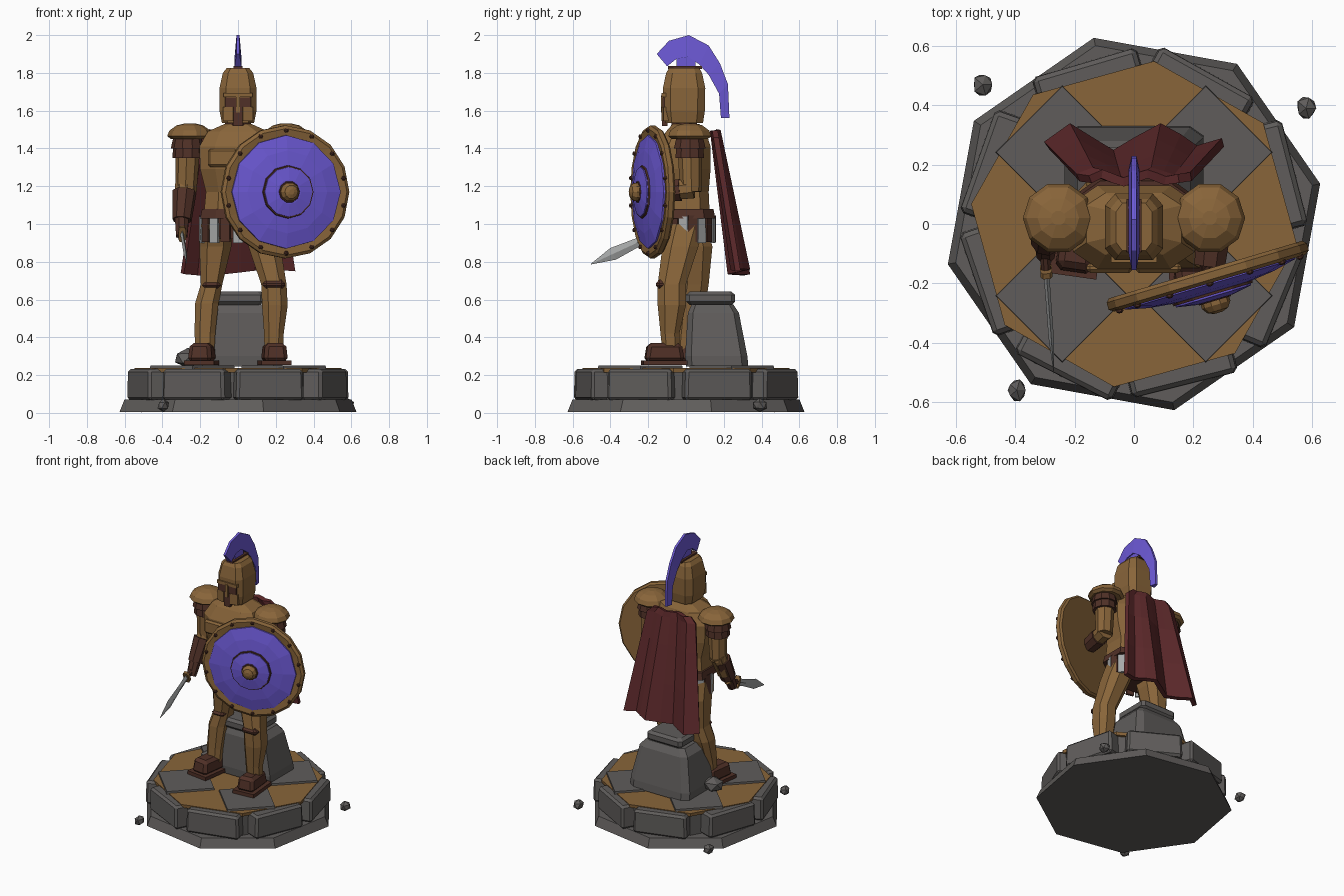
import bpy, bmesh, math, random
from mathutils import Matrix, Vector

random.seed(4)


def material(name, rgb):
    m = bpy.data.materials.new(name)
    m.diffuse_color = (*rgb, 1)
    return m


BRONZE = material("bronze", (0.25, 0.13, 0.042))
PURPLE = material("purple", (0.15, 0.10, 0.66))
RED = material("dark red", (0.11, 0.022, 0.024))
LEATHER = material("leather brown", (0.08, 0.03, 0.02))
STONE = material("stone grey", (0.115, 0.108, 0.104))
STEEL = material("steel", (0.38, 0.39, 0.39))


def finish(name, bm, mat, matrix=None):
    bmesh.ops.recalc_face_normals(bm, faces=bm.faces)
    if matrix:
        bm.transform(matrix)
    me = bpy.data.meshes.new(name)
    bm.to_mesh(me)
    bm.free()
    me.materials.append(mat)
    ob = bpy.data.objects.new(name, me)
    bpy.context.collection.objects.link(ob)
    return ob


def loft(name, rings, mat, n=8, k=None, phase=0.0, matrix=None):
    """Skin rings (x, y, z, rx, ry); k gives a rectangle with cut corners instead of a circle."""
    if k is not None:
        q = 1 - k
        sec = [(1, -q), (1, q), (q, 1), (-q, 1), (-1, q), (-1, -q), (-q, -1), (q, -1)]
    else:
        a = math.radians(phase)
        sec = [(math.cos(a + 2 * math.pi * i / n), math.sin(a + 2 * math.pi * i / n)) for i in range(n)]
    bm = bmesh.new()
    rows = [[bm.verts.new((x + u * rx, y + v * ry, z)) for u, v in sec] for x, y, z, rx, ry in rings]
    c = len(sec)
    for lo, hi in zip(rows, rows[1:]):
        for i in range(c):
            bm.faces.new((lo[i], lo[(i + 1) % c], hi[(i + 1) % c], hi[i]))
    bm.faces.new(rows[0][::-1])
    bm.faces.new(rows[-1])
    return finish(name, bm, mat, matrix)


def aim(origin, direction):
    return Matrix.Translation(origin) @ Vector(direction).to_track_quat('Z', 'Y').to_matrix().to_4x4()


def rod(name, p0, p1, r0, r1, mat, n=8):
    d = Vector(p1) - Vector(p0)
    return loft(name, [(0, 0, 0, r0, r0), (0, 0, d.length, r1, r1)], mat, n, phase=22.5, matrix=aim(p0, d))


def turned(name, profile, mat, n, matrix=None, phase=0.0):
    return loft(name, [(0, 0, z, r, r) for r, z in profile], mat, n, phase=phase, matrix=matrix)


def box(name, center, size, mat, rot=0.0, taper=1.0, bevel=0.0):
    bm = bmesh.new()
    bmesh.ops.create_cube(bm, size=1)
    for v in bm.verts:
        s = taper if v.co.z > 0 else 1
        v.co = Vector((v.co.x * size[0] * s, v.co.y * size[1] * s, v.co.z * size[2]))
    if bevel:
        bmesh.ops.bevel(bm, geom=bm.edges[:], offset=bevel, segments=1, affect='EDGES')
    return finish(name, bm, mat, Matrix.Translation(center) @ Matrix.Rotation(math.radians(rot), 4, 'Z'))


def rock(name, center, size):
    bm = bmesh.new()
    bmesh.ops.create_icosphere(bm, subdivisions=1, radius=1)
    for v in bm.verts:
        s = random.uniform(0.85, 1.1)
        v.co = Vector([v.co[i] * size[i] * s for i in range(3)])
    return finish(name, bm, STONE, Matrix.Translation(center))


# Plinth: octagonal plate, ring of blocks, earth disc and paving slabs
turned("base_plate", [(0.642, 0.005), (0.615, 0.07)], STONE, 8, phase=12.2)
turned("base_core", [(0.53, 0.06), (0.53, 0.225)], STONE, 8, phase=-7)
turned("earth_disc", [(0.55, 0.215), (0.553, 0.238)], BRONZE, 8, phase=-7)
for i in range(8):
    a = 20 + 45 * i + random.uniform(-3, 3)
    r = math.radians(a)
    box("base_block", (0.505 * math.cos(r), 0.505 * math.sin(r), 0.15),
        (0.13, 0.37, 0.165), STONE, a + random.uniform(-5, 5), 0.97, 0.015)
for sx in (-1, 1):
    for sy in (-1, 1):
        box("paving_slab", (0.242 * sx, 0.242 * sy, 0.237), (0.32, 0.32, 0.028), STONE, 45, 0.98)
for x, y in ((-0.51, 0.47), (0.58, 0.39), (-0.395, -0.56)):
    rock("loose_stone", (x, y, 0.04), (0.036, 0.042, 0.036))
rock("foot_stone", (-0.265, 0.07, 0.29), (0.085, 0.07, 0.055))

# Broken pedestal behind the legs
loft("pedestal", [(0, 0.165, 0.245, 0.235, 0.165), (0, 0.16, 0.30, 0.235, 0.165),
                  (0.0, 0.145, 0.53, 0.19, 0.135), (0, 0.14, 0.575, 0.15, 0.11)], STONE, k=0.2)
loft("pedestal_cap", [(0, 0.13, 0.57, 0.115, 0.11), (0, 0.13, 0.59, 0.14, 0.13),
                      (0, 0.13, 0.625, 0.14, 0.13), (0, 0.13, 0.642, 0.12, 0.11)], STONE, k=0.15)

# Legs, knee straps and boots
loft("left_leg", [(0.19, -0.08, 0.33, 0.05, 0.045), (0.19, -0.085, 0.42, 0.052, 0.05),
                  (0.195, -0.075, 0.57, 0.068, 0.075), (0.19, -0.075, 0.68, 0.067, 0.075),
                  (0.14, -0.03, 0.88, 0.085, 0.095), (0.11, 0, 1.0, 0.085, 0.10)], BRONZE, k=0.5)
loft("right_leg", [(-0.175, -0.01, 0.33, 0.05, 0.045), (-0.175, 0.0, 0.42, 0.055, 0.05),
                   (-0.165, 0.03, 0.58, 0.062, 0.075), (-0.14, 0.045, 0.68, 0.057, 0.075),
                   (-0.12, 0.045, 0.88, 0.085, 0.095), (-0.11, 0.01, 1.0, 0.085, 0.10)], BRONZE, k=0.5)
box("left_knee_strap", (0.19, -0.11, 0.68), (0.12, 0.10, 0.05), LEATHER, bevel=0.02)
box("right_knee_strap", (-0.14, 0.0, 0.675), (0.10, 0.09, 0.04), LEATHER, bevel=0.02)
for side, x, y, rot in (("left", 0.193, -0.115, 5), ("right", -0.19, -0.06, -8)):
    box(side + "_sole", (x, y, 0.265), (0.16, 0.235, 0.025), LEATHER, rot)
    box(side + "_boot", (x, y, 0.32), (0.13, 0.21, 0.10), LEATHER, rot, 0.85, 0.02)

# Hips, belt and hanging skirt strips
loft("hips", [(0, 0.015, 0.92, 0.16, 0.11), (0, 0.01, 1.06, 0.175, 0.125)], LEATHER, k=0.4)
loft("belt", [(0, 0.01, 1.03, 0.20, 0.145), (0, 0.01, 1.08, 0.19, 0.135)], LEATHER, k=0.4)
for i in range(18):
    a = 2 * math.pi * (i + 0.5) / 18
    x, y = 0.195 * math.cos(a), 0.01 + 0.14 * math.sin(a)
    rot = math.degrees(math.atan2(math.sin(a) / 0.14, math.cos(a) / 0.195))
    box("skirt_strip", (x, y, 0.97 if i % 2 else 0.975), (0.016, 0.052, 0.14),
        STEEL if i % 2 else LEATHER, rot, 0.95)

# Cuirass with chest panels
loft("cuirass", [(0, 0, 1.06, 0.18, 0.125), (0, 0, 1.17, 0.17, 0.12), (0, -0.01, 1.29, 0.20, 0.14),
                 (0, -0.01, 1.41, 0.205, 0.14), (0, 0, 1.49, 0.16, 0.105), (0, 0, 1.53, 0.07, 0.07)],
     BRONZE, k=0.4)
for s in (-1, 1):
    box("chest_panel", (0.082 * s, -0.148, 1.35), (0.155, 0.035, 0.095), BRONZE, bevel=0.012)
rod("neck", (0, -0.01, 1.5), (0, -0.01, 1.59), 0.075, 0.07, LEATHER)

# Helmet with dark face opening, brow, nose guard and cheek plates
loft("helmet", [(0, -0.01, 1.535, 0.085, 0.10), (0, -0.01, 1.6, 0.098, 0.11), (0, -0.01, 1.72, 0.098, 0.112),
                (0, -0.01, 1.8, 0.08, 0.095), (0, -0.01, 1.825, 0.06, 0.08)], BRONZE, k=0.35)
box("eye_opening", (0, -0.112, 1.645), (0.14, 0.026, 0.05), LEATHER)
box("mouth_opening", (0, -0.112, 1.57), (0.045, 0.028, 0.10), LEATHER)
box("brow", (0, -0.113, 1.683), (0.155, 0.035, 0.022), BRONZE)
box("nose_guard", (0, -0.122, 1.635), (0.022, 0.022, 0.09), BRONZE)
for s in (-1, 1):
    box("cheek_plate", (0.05 * s, -0.11, 1.582), (0.055, 0.028, 0.075), BRONZE, 12 * s)
box("crest_mount", (0, -0.005, 1.828), (0.05, 0.18, 0.015), LEATHER)

# Plume: side outline given thickness, thinner at the rim
outer = [(-0.155, 1.90), (-0.09, 1.97), (0.015, 2.0), (0.12, 1.945), (0.18, 1.85), (0.222, 1.74), (0.23, 1.56)]
inner = [(-0.10, 1.835), (-0.05, 1.875), (0.01, 1.885), (0.07, 1.845), (0.12, 1.79), (0.175, 1.69), (0.185, 1.56)]
bm = bmesh.new()
rows = [[bm.verts.new((s * w, y, z)) for y, z in line]
        for line, s, w in ((outer, -1, 0.008), (inner, -1, 0.018), (inner, 1, 0.018), (outer, 1, 0.008))]
for j in range(4):
    p, q = rows[j], rows[(j + 1) % 4]
    for i in range(6):
        bm.faces.new((p[i], p[i + 1], q[i + 1], q[i]))
for i in (0, 6):
    bm.faces.new([r[i] for r in rows])
finish("plume", bm, PURPLE)
box("plume_stem", (0, -0.0, 1.855), (0.02, 0.10, 0.06), PURPLE)

# Layered shoulder guards and upper arms
for side, s in (("left", 1), ("right", -1)):
    at = Matrix.Translation((0.255 * s, 0.02, 0))
    turned(side + "_shoulder_dome", [(0.10, 1.45), (0.12, 1.465), (0.108, 1.495), (0.07, 1.522), (0.025, 1.533)],
           BRONZE, 10, at)
    at = Matrix.Translation((0.268 * s, 0.02, 0))
    turned(side + "_shoulder_band", [(0.088, 1.40), (0.075, 1.455)], LEATHER, 10, at)
    turned(side + "_arm_band", [(0.08, 1.35), (0.075, 1.405)], LEATHER, 10, at)
    rod(side + "_upper_arm", (0.265 * s, 0.02, 1.42), (0.275 * s, 0.025, 1.17), 0.066, 0.056, BRONZE)

# Forearms, bracers and hands
rod("right_forearm", (-0.275, 0.03, 1.21), (-0.29, -0.03, 1.06), 0.058, 0.05, BRONZE)
rod("right_bracer", (-0.283, 0.005, 1.17), (-0.297, -0.06, 1.02), 0.064, 0.052, LEATHER)
rod("right_hand", (-0.297, -0.06, 1.03), (-0.298, -0.105, 0.935), 0.04, 0.032, LEATHER)
rod("left_forearm", (0.275, 0.04, 1.19), (0.255, -0.13, 1.17), 0.058, 0.05, BRONZE)
rod("left_bracer", (0.268, -0.03, 1.18), (0.255, -0.14, 1.17), 0.062, 0.056, LEATHER)

# Sword
d = Vector((0.03, -0.4, -0.185)).normalized()
grip = Vector((-0.3, -0.105, 0.972))
rod("sword_grip", grip - d * 0.06, grip + d * 0.06, 0.018, 0.018, LEATHER)
rod("sword_pommel", grip - d * 0.08, grip - d * 0.05, 0.024, 0.024, BRONZE)
loft("sword_guard", [(0, 0, 0.05, 0.02, 0.042), (0, 0, 0.07, 0.02, 0.042)], BRONZE, k=0.4, matrix=aim(grip, d))
loft("sword_blade", [(0, 0, 0.065, 0.010, 0.024), (0, 0, 0.17, 0.009, 0.024), (0, 0, 0.31, 0.009, 0.034),
                     (0, 0, 0.44, 0.001, 0.002)], STEEL, 4, matrix=aim(grip, d))

# Round shield: rim disc, domed face, inner ring, boss and studs
S = aim((0.245, -0.165, 1.17), (0.285, -0.958, 0))
turned("shield_rim", [(0.34, -0.012), (0.352, 0.0), (0.352, 0.025), (0.335, 0.036), (0.29, 0.03)], BRONZE, 16, S)
turned("shield_face", [(0.302, 0.02), (0.30, 0.04), (0.22, 0.058), (0.135, 0.068)], PURPLE, 12, S)
turned("shield_trim", [(0.143, 0.06), (0.139, 0.076)], LEATHER, 12, S)
turned("shield_center", [(0.134, 0.065), (0.132, 0.082), (0.065, 0.094)], PURPLE, 12, S)
turned("boss_trim", [(0.06, 0.09), (0.056, 0.098)], LEATHER, 10, S)
turned("shield_boss", [(0.05, 0.09), (0.05, 0.112), (0.036, 0.132), (0.014, 0.14)], BRONZE, 10, S)
for i in range(14):
    a = 2 * math.pi * (i + 0.5) / 14
    turned("shield_stud", [(0.013, 0.025), (0.012, 0.042), (0.005, 0.047)], LEATHER, 6,
           S @ Matrix.Translation((0.325 * math.cos(a), 0.325 * math.sin(a), 0)))

# Cape: folded sheet that widens and swings back toward the hem
hem = [(-0.295, 0.265), (-0.215, 0.325), (-0.14, 0.275), (-0.07, 0.235), (0.01, 0.28), (0.09, 0.325),
       (0.15, 0.29), (0.21, 0.25), (0.30, 0.275)]
bm = bmesh.new()
rows = []
for t in (0, 0.05, 0.3, 0.65, 1):
    f = 0.62 + 0.38 * t if t else 0.5
    y0 = 0.155 + 0.125 * t
    rows.append([bm.verts.new((x * f, y0 + (y - 0.28) * (0.3 + 0.7 * t), 1.495 - 0.75 * t + 0.015 * math.sin(9 * x) * t))
                 for x, y in hem])
for p, q in zip(rows, rows[1:]):
    for i in range(len(hem) - 1):
        bm.faces.new((p[i], p[i + 1], q[i + 1], q[i]))
cape = finish("cape", bm, RED)
mod = cape.modifiers.new("thickness", 'SOLIDIFY')
mod.thickness = 0.03
mod.offset = 0
